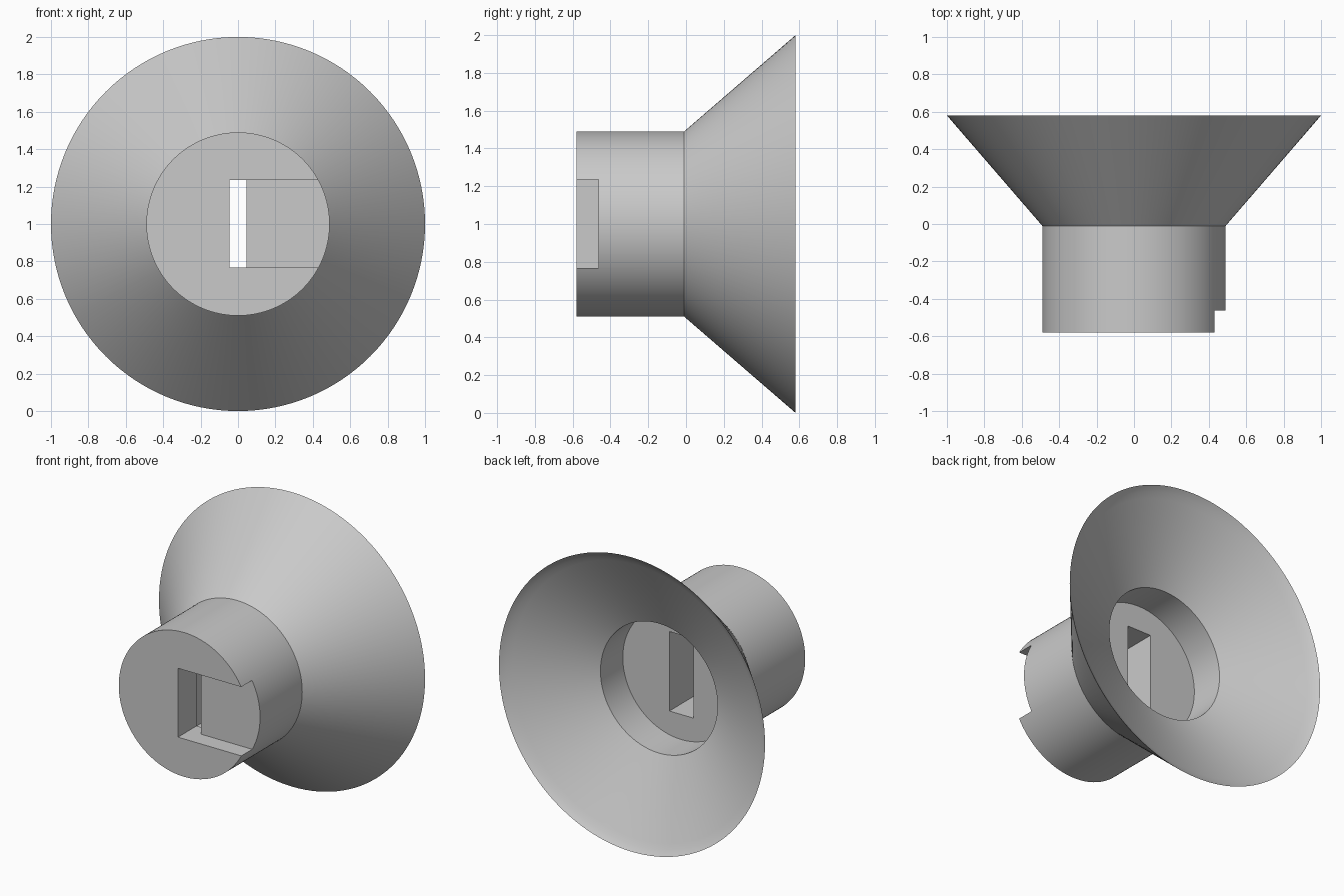
import bpy, bmesh, math
from mathutils import Matrix, Vector

if "Cube" in bpy.data.objects:
    bpy.data.objects.remove(bpy.data.objects["Cube"], do_unlink=True)

# Single grey material
grey = bpy.data.materials.new("plain grey")
grey.use_nodes = True
colour = (0.59, 0.59, 0.59, 1)
grey.diffuse_color = colour
grey.node_tree.nodes["Principled BSDF"].inputs["Base Color"].default_value = colour


def add_object(name, bm):
    # Make every closed shell face outwards
    bmesh.ops.recalc_face_normals(bm, faces=bm.faces)
    if bm.calc_volume(signed=True) < 0:
        bmesh.ops.reverse_faces(bm, faces=bm.faces)
    mesh = bpy.data.meshes.new(name)
    bm.to_mesh(mesh)
    bm.free()
    mesh.materials.append(grey)
    obj = bpy.data.objects.new(name, mesh)
    bpy.context.collection.objects.link(obj)
    return obj


def revolve(name, profile, steps=128):
    """Spin (radius, y) points about the horizontal axis at z = 1."""
    bm = bmesh.new()
    verts = [bm.verts.new((r, y, 1)) for r, y in profile]
    edges = [bm.edges.new(pair) for pair in zip(verts, verts[1:])]
    bmesh.ops.spin(bm, geom=verts + edges, cent=(0, 0, 1), axis=(0, 1, 0),
                   angle=math.tau, steps=steps, use_merge=True)
    bmesh.ops.remove_doubles(bm, verts=bm.verts, dist=0.0001)
    return add_object(name, bm)


def cut_box(target, name, low, high):
    low, high = Vector(low), Vector(high)
    bm = bmesh.new()
    bmesh.ops.create_cube(bm, size=1, matrix=Matrix.Translation((low + high) / 2)
                          @ Matrix.Diagonal((*(high - low), 1)))
    cutter = add_object(name, bm)
    cutter.hide_render = True
    mod = target.modifiers.new(name, "BOOLEAN")
    mod.operation = "DIFFERENCE"
    mod.solver = "EXACT"
    mod.object = cutter
    bpy.context.view_layer.objects.active = target
    bpy.ops.object.modifier_apply(modifier=name)
    bpy.data.objects.remove(cutter, do_unlink=True)


# Stem and flared cup, with a stepped recess in the back
cup = revolve("flared_cup", [
    (0, -0.58), (0.49, -0.58), (0.49, -0.01), (1, 0.58),
    (0.985, 0.567), (0.965, 0.553), (0.93, 0.532),
    (0.44, 0.29), (0.44, 0.05), (0, 0.05)])

# Sideways notch, narrow slot, and wider pocket behind it
cut_box(cup, "side_notch", (-0.045, -0.7, 0.767), (0.7, -0.463, 1.235))
cut_box(cup, "narrow_slot", (-0.045, -0.6, 0.767), (0.045, 0.1, 1.235))
cut_box(cup, "back_pocket", (-0.09, -0.38, 0.73), (0.09, 0.15, 1.27))

bpy.ops.object.select_all(action="DESELECT")
cup.select_set(True)
bpy.context.view_layer.objects.active = cup
bpy.ops.object.shade_smooth_by_angle(angle=math.radians(28))
